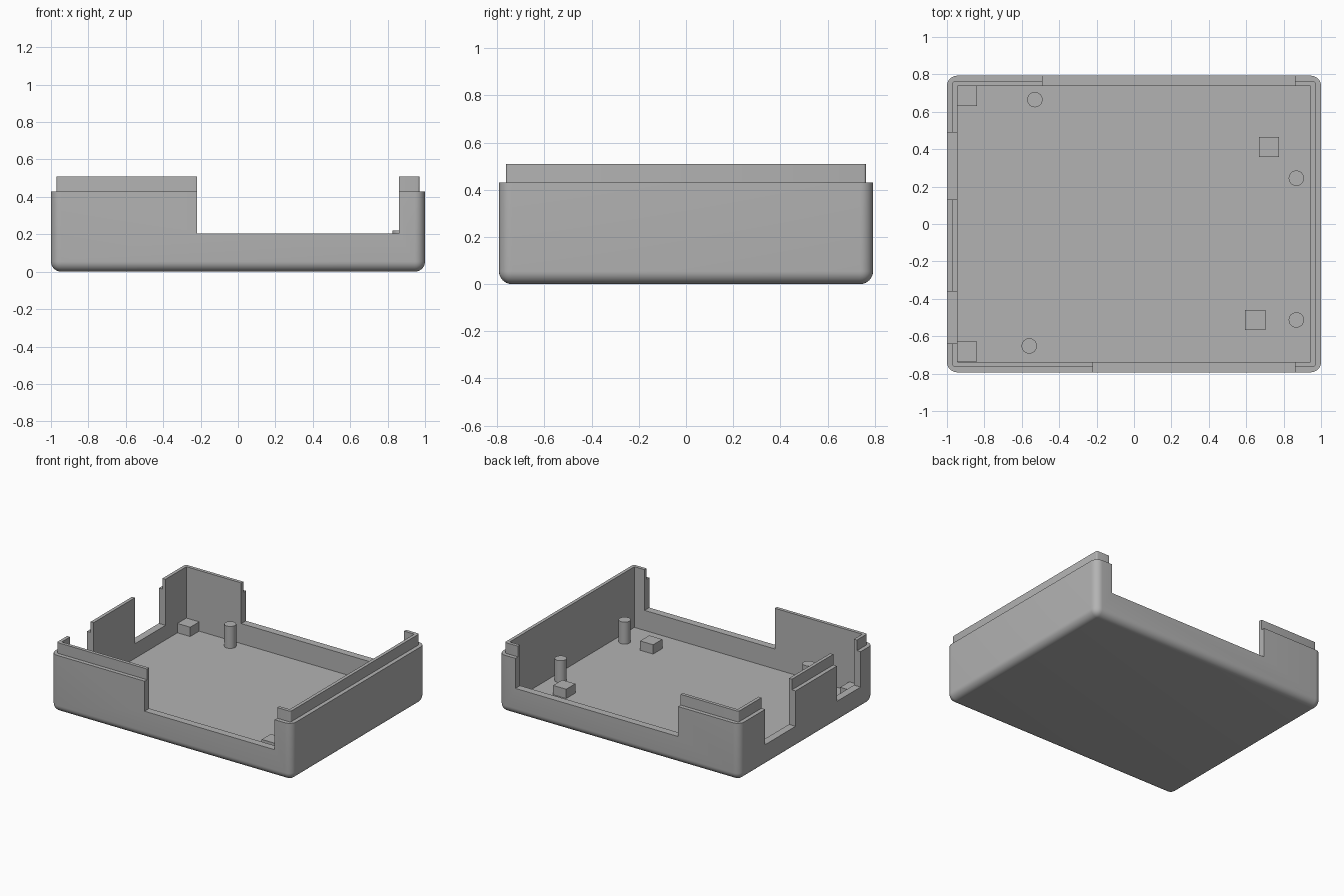
import bpy
import bmesh
import math
from mathutils import Vector

if "Cube" in bpy.data.objects:
    bpy.data.objects.remove(bpy.data.objects["Cube"])

grey = bpy.data.materials.new("plain grey")
grey.use_nodes = True
colour = (0.45, 0.45, 0.45, 1)
grey.diffuse_color = colour
grey.node_tree.nodes["Principled BSDF"].inputs["Base Color"].default_value = colour

# Overall dimensions
X, Y = 1.0, 0.793
RIM, TOP, FLOOR = 0.43, 0.51, 0.055
LIP, WALL = 0.03, 0.055


def finish(name, bm):
    mesh = bpy.data.meshes.new(name)
    bm.to_mesh(mesh)
    bm.free()
    mesh.materials.append(grey)
    obj = bpy.data.objects.new(name, mesh)
    bpy.context.collection.objects.link(obj)
    return obj


def box(name, lo, hi, radius=0, segments=8, round_bottom=False):
    """Box between two corners, with rounded uprights and optionally a rounded base."""
    lo, hi = Vector(lo), Vector(hi)
    bm = bmesh.new()
    bmesh.ops.create_cube(bm, size=1)
    for v in bm.verts:
        v.co = (lo + hi) / 2 + v.co * (hi - lo)
    if radius:
        edges = []
        for e in bm.edges:
            a, b = (v.co.z for v in e.verts)
            if abs(a - b) > 0.001 or (round_bottom and a < lo.z + 0.001):
                edges.append(e)
        bmesh.ops.bevel(bm, geom=edges, offset=radius, segments=segments,
                        profile=0.5, affect='EDGES')
    return finish(name, bm)


def combine(target, tool, operation):
    mod = target.modifiers.new("combine", 'BOOLEAN')
    mod.operation, mod.solver, mod.object = operation, 'EXACT', tool
    bpy.context.view_layer.objects.active = target
    bpy.ops.object.modifier_apply(modifier=mod.name)
    bpy.data.objects.remove(tool)


def smooth(obj):
    bpy.ops.object.select_all(action='DESELECT')
    obj.select_set(True)
    bpy.context.view_layer.objects.active = obj
    bpy.ops.object.shade_smooth_by_angle(angle=math.radians(35))


# Tray with a stepped lip, hollowed out
tray = box("tray", (-X, -Y, 0), (X, Y, RIM), 0.055, 8, True)
lip = box("lip", (LIP - X, LIP - Y, 0.2), (X - LIP, Y - LIP, TOP), 0.01, 3)
combine(tray, lip, 'UNION')
cavity = box("cavity", (WALL - X, WALL - Y, FLOOR), (X - WALL, Y - WALL, 1))
combine(tray, cavity, 'DIFFERENCE')

# Openings in the front, back and right walls
IN, OUT = 0.07, 0.1
openings = [
    ((-0.22, -Y - OUT, 0.205), (0.86, IN - Y, 1)),
    ((-0.49, Y - IN, 0.205), (0.86, Y + OUT, 1)),
    ((-X - OUT, 0.13, 0.165), (IN - X, 0.49, 1)),
    ((-X - OUT, -0.64, 0.165), (IN - X, -0.36, 1)),
]
for lo, hi in openings:
    combine(tray, box("opening", lo, hi), 'DIFFERENCE')
smooth(tray)

# Square support blocks
for i, (x, y) in enumerate([(-0.893, 0.686), (-0.893, -0.682),
                            (0.722, 0.412), (0.648, -0.513)]):
    box(f"support_block_{i + 1}", (x - 0.054, y - 0.054, FLOOR - 0.02),
        (x + 0.054, y + 0.054, 0.125))

# Round locating pins
for i, (x, y) in enumerate([(-0.53, 0.665), (0.868, 0.245),
                            (0.868, -0.513), (-0.56, -0.652)]):
    bm = bmesh.new()
    bmesh.ops.create_cone(bm, cap_ends=True, segments=32, radius1=0.041,
                          radius2=0.041, depth=0.185)
    bmesh.ops.translate(bm, verts=bm.verts, vec=(x, y, 0.1275))
    smooth(finish(f"locating_pin_{i + 1}", bm))
